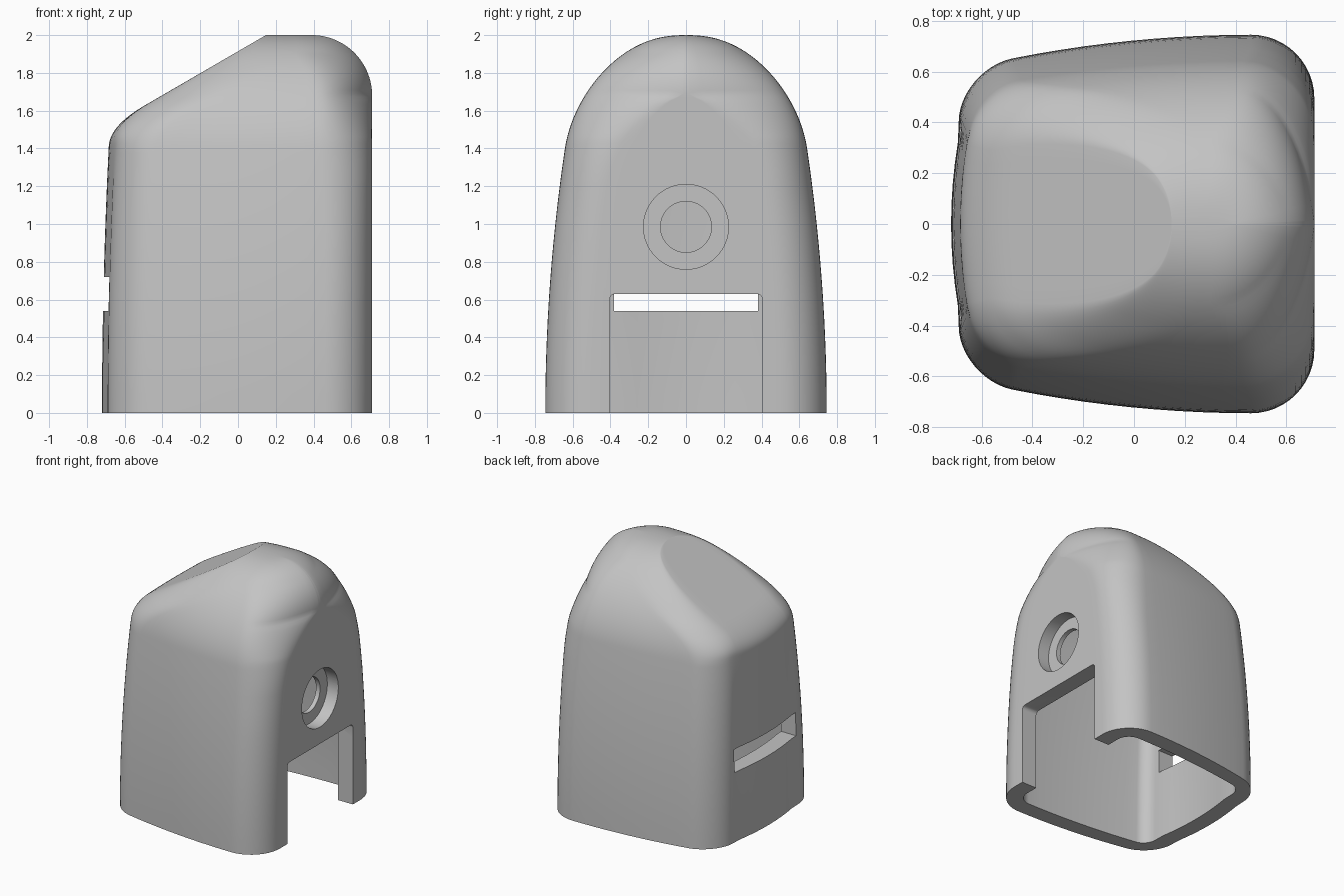
import bpy, bmesh, math
from mathutils import Matrix, Vector

cube = bpy.data.objects.get("Cube")
if cube:
    bpy.data.objects.remove(cube, do_unlink=True)

WALL = 0.13
CORNER_STEPS, SIDE_STEPS = 12, 10


def clamp(v, lo=0.0, hi=1.0):
    return max(lo, min(hi, v))


def left_edge(z, y=0.0):
    # gently leaning, bowed wall blended into the sloped roof
    wall = -0.72 + 0.018 * z * z + 0.17 * min(abs(y), 0.42) ** 2
    slope = 0.01 + (z - 1.92) / 0.58
    k = 0.18
    h = max(k - abs(wall - slope), 0)
    return max(wall, slope) + h * h / (4 * k)


def right_edge(z):
    # upright wall with a round shoulder
    return 0.39 + math.sqrt(max(0.32 ** 2 - max(z - 1.68, 0) ** 2, 0))


def half_width(z):
    # leaning sides closing into an arch
    arch = clamp((z - 1.4) / 0.6)
    return (0.745 - 0.053 * z * z) * (1 - arch ** 2) ** 0.43


def corner(cx, rx, cy, ry, tip):
    """Quarter oval from the end wall to the side; tip > 0 makes the end pointed."""
    pts = []
    for i in range(CORNER_STEPS + 1):
        a = tip + (math.pi / 2 - tip) * i / CORNER_STEPS
        pts.append(Vector((cx + rx * math.cos(a) / math.cos(tip),
                           cy + ry * (math.sin(a) - math.sin(tip)) / (1 - math.sin(tip)))))
    return pts


def mirrored(pts):
    return [Vector((p.x, -p.y)) for p in pts]


def contour(z, inset):
    """Horizontal slice of the body, counter-clockwise, as a list of (x, y)."""
    xl, xr = left_edge(z) + inset, right_edge(z) - inset
    w = max(half_width(z) - inset, 0.02)
    span = xr - xl
    # right corners swallow the flat face, leaving a slight ridge at the crown
    shoulder = clamp((z - 1.2) / 0.48)
    flat = max(w - 0.25 + inset * 1.1, 0) * math.sqrt(1 - shoulder ** 2)
    rry = w - max(flat, 0.03 * w)
    rrx = min(0.25 + 0.07 * clamp(z - 1) - inset * 1.1, 0.5 * span)
    tip = math.radians(18) * clamp((z - 1.45) / 0.25)
    # left corners tighten along the sloped roof
    rly = clamp((0.25 - inset * 1.1) * clamp((2 - z) / 0.42), 0.1 * w, 0.9 * w)
    rlx = min(0.22 - inset + 0.1 * clamp((z - 1.4) / 0.3), 0.4 * span)
    right = corner(xr - rrx, rrx, w - rry, rry, tip)
    left = corner(xl + rlx, -rlx, w - rly, rly, 0)
    arcs = [mirrored(right)[::-1], right, left[::-1], mirrored(left)]
    pts = []
    for i, arc in enumerate(arcs):
        nxt = arcs[(i + 1) % 4][0]
        pts += arc
        pts += [arc[-1].lerp(nxt, j / SIDE_STEPS) for j in range(1, SIDE_STEPS)]
    # bow the left wall and narrow the body towards it
    out = []
    for x, y in pts:
        taper = 1 - 0.12 * max((0.47 - x) / 0.95, 0) ** 2
        bow = left_edge(z, y) - left_edge(z)
        out.append((x + bow * ((xr - x) / span) ** 2, y * taper))
    return out


def finish(name, bm):
    bmesh.ops.triangulate(bm, faces=bm.faces[:])
    mesh = bpy.data.meshes.new(name)
    bm.to_mesh(mesh)
    bm.free()
    obj = bpy.data.objects.new(name, mesh)
    bpy.context.collection.objects.link(obj)
    return obj


def loft(name, slices):
    """Skin (level, inset, z scale) slices in order and cap both ends."""
    bm = bmesh.new()
    rings = [[bm.verts.new((x, y, z * scale)) for x, y in contour(z, inset)]
             for z, inset, scale in slices]
    n = len(rings[0])
    for lo, hi in zip(rings, rings[1:]):
        for i in range(n):
            j = (i + 1) % n
            bm.faces.new((lo[i], lo[j], hi[j], hi[i]))
    bm.faces.new(rings[0][::-1])
    bm.faces.new(rings[-1])
    return finish(name, bm)


def box(name, x, y, z, bevel=0.0):
    bm = bmesh.new()
    bmesh.ops.create_cube(bm, size=1)
    for v in bm.verts:
        v.co = [r[0] + (c + 0.5) * (r[1] - r[0]) for c, r in zip(v.co, (x, y, z))]
    if bevel:
        edges = [e for e in bm.edges if abs(e.verts[0].co.x - e.verts[1].co.x) > 0.01]
        bmesh.ops.bevel(bm, geom=edges, offset=bevel, segments=4, profile=0.5,
                        affect='EDGES')
    return finish(name, bm)


def bore(name, radius, x0, x1, z):
    bm = bmesh.new()
    place = Matrix.Translation(((x0 + x1) / 2, 0, z)) @ Matrix.Rotation(math.pi / 2, 4, 'Y')
    bmesh.ops.create_cone(bm, cap_ends=True, segments=64, radius1=radius,
                          radius2=radius, depth=x1 - x0, matrix=place)
    return finish(name, bm)


# Hollow housing: down the inside, across the rim, up the outside
levels = [1.2 * i / 12 for i in range(12)] + [1.2 + 0.7 * i / 40 for i in range(40)]
levels += [2 - 0.1 * (1 - i / 16) ** 2 for i in range(17)]
inside = [(z, WALL, 0.95) for z in reversed(levels) if z < 1.94]
outside = [(z, 0, 1) for z in levels]
housing = loft("housing", inside + outside)

# Access notch, rear slot and stepped hole
cutters = [
    box("notch_cutter", (0.3, 0.9), (-0.405, 0.405), (-0.2, 0.63), 0.03),
    box("slot_cutter", (-0.9, -0.4), (-0.38, 0.38), (0.54, 0.72)),
    bore("counterbore_cutter", 0.225, 0.615, 0.9, 0.985),
    bore("hole_cutter", 0.135, 0.4, 0.9, 0.985),
]
bpy.context.view_layer.objects.active = housing
for c in cutters:
    c.hide_render = True
    mod = housing.modifiers.new(c.name, 'BOOLEAN')
    mod.operation, mod.solver, mod.object = 'DIFFERENCE', 'EXACT', c
    bpy.ops.object.modifier_apply(modifier=mod.name)
    bpy.data.objects.remove(c, do_unlink=True)

# Single grey plastic
grey = bpy.data.materials.new("grey_plastic")
grey.use_nodes = True
color = (0.55, 0.55, 0.55, 1)
grey.diffuse_color = color
grey.node_tree.nodes["Principled BSDF"].inputs["Base Color"].default_value = color
housing.data.materials.clear()
housing.data.materials.append(grey)

bpy.ops.object.select_all(action='DESELECT')
housing.select_set(True)
bpy.ops.object.shade_smooth_by_angle(angle=math.radians(30))
